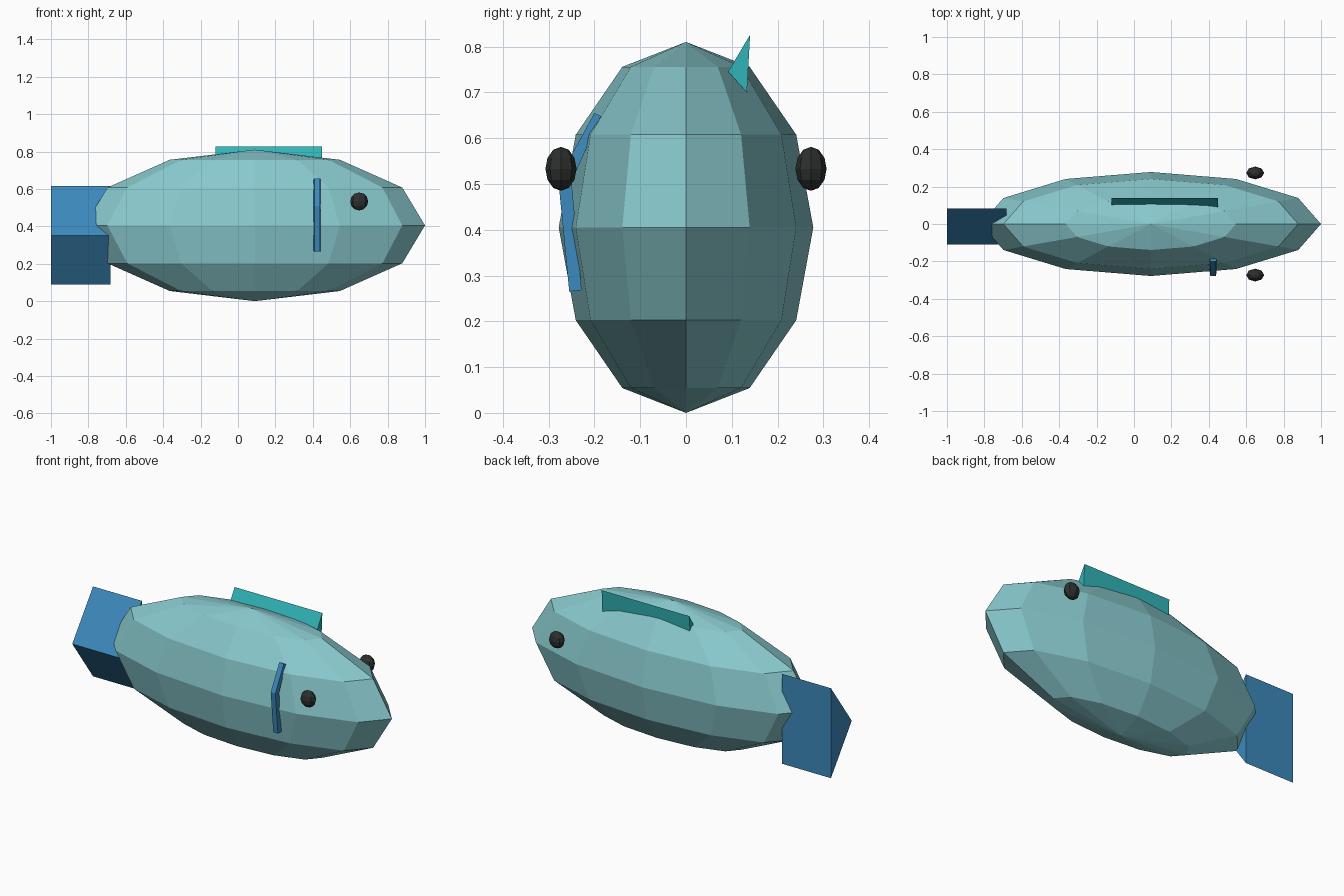
import bpy, bmesh
from mathutils import Matrix

if "Cube" in bpy.data.objects:
    bpy.data.objects.remove(bpy.data.objects["Cube"])


def material(name, rgb):
    m = bpy.data.materials.new(name)
    m.diffuse_color = (*rgb, 1)
    m.use_nodes = True
    m.node_tree.nodes["Principled BSDF"].inputs["Base Color"].default_value = m.diffuse_color
    return m


BODY = material("pale teal", (0.25, 0.59, 0.62))
BLUE = material("blue", (0.045, 0.25, 0.50))
TEAL = material("bright teal", (0.03, 0.46, 0.48))
DARK = material("near black", (0.027, 0.029, 0.029))


def finish(bm, name, mat):
    bmesh.ops.recalc_face_normals(bm, faces=bm.faces)
    me = bpy.data.meshes.new(name)
    bm.to_mesh(me)
    bm.free()
    me.materials.append(mat)
    ob = bpy.data.objects.new(name, me)
    bpy.context.collection.objects.link(ob)
    return ob


def ellipsoid(name, center, radii, segments, rings, mat):
    bm = bmesh.new()
    bmesh.ops.create_uvsphere(bm, u_segments=segments, v_segments=rings, radius=1)
    bm.transform(Matrix.Translation(center) @ Matrix.Diagonal((*radii, 1)))
    return finish(bm, name, mat)


def loft(name, sections, mat):
    """Join equal-length point loops and cap both ends."""
    bm = bmesh.new()
    loops = [[bm.verts.new(p) for p in s] for s in sections]
    n = len(loops[0])
    for a, b in zip(loops, loops[1:]):
        for i in range(n):
            j = (i + 1) % n
            bm.faces.new((a[i], a[j], b[j], b[i]))
    bm.faces.new(loops[0])
    bm.faces.new(loops[-1])
    return finish(bm, name, mat)


def prism(name, profile, x0, x1, mat):
    return loft(name, [[(x, y, z) for y, z in profile] for x in (x0, x1)], mat)


# Body
ellipsoid("body", (0.09, 0, 0.405), (0.91, 0.278, 0.405), 12, 6, BODY)

# Eyes
for side, label in ((-1, "front"), (1, "back")):
    ellipsoid(f"eye_{label}", (0.648, side * 0.273, 0.533),
              (0.048, 0.034, 0.048), 8, 6, DARK)

# Tail and dorsal fin: triangular prisms
prism("tail", [(-0.11, 0.352), (0.083, 0.616), (0.083, 0.088)], -1.0, -0.683, BLUE)
prism("dorsal_fin", [(0.14, 0.826), (0.092, 0.745), (0.133, 0.70)], -0.12, 0.45, TEAL)

# Gill: bent bar, narrower on its outer face
path = [((-0.20, 0.655), (-0.186, 0.648)),
        ((-0.279, 0.51), (-0.25, 0.505)),
        ((-0.255, 0.265), (-0.228, 0.268))]
sections = []
for (yo, zo), (yi, zi) in path:
    sections.append([(0.408, yo, zo), (0.438, yo, zo), (0.442, yi, zi), (0.404, yi, zi)])
loft("gill", sections, BLUE)
